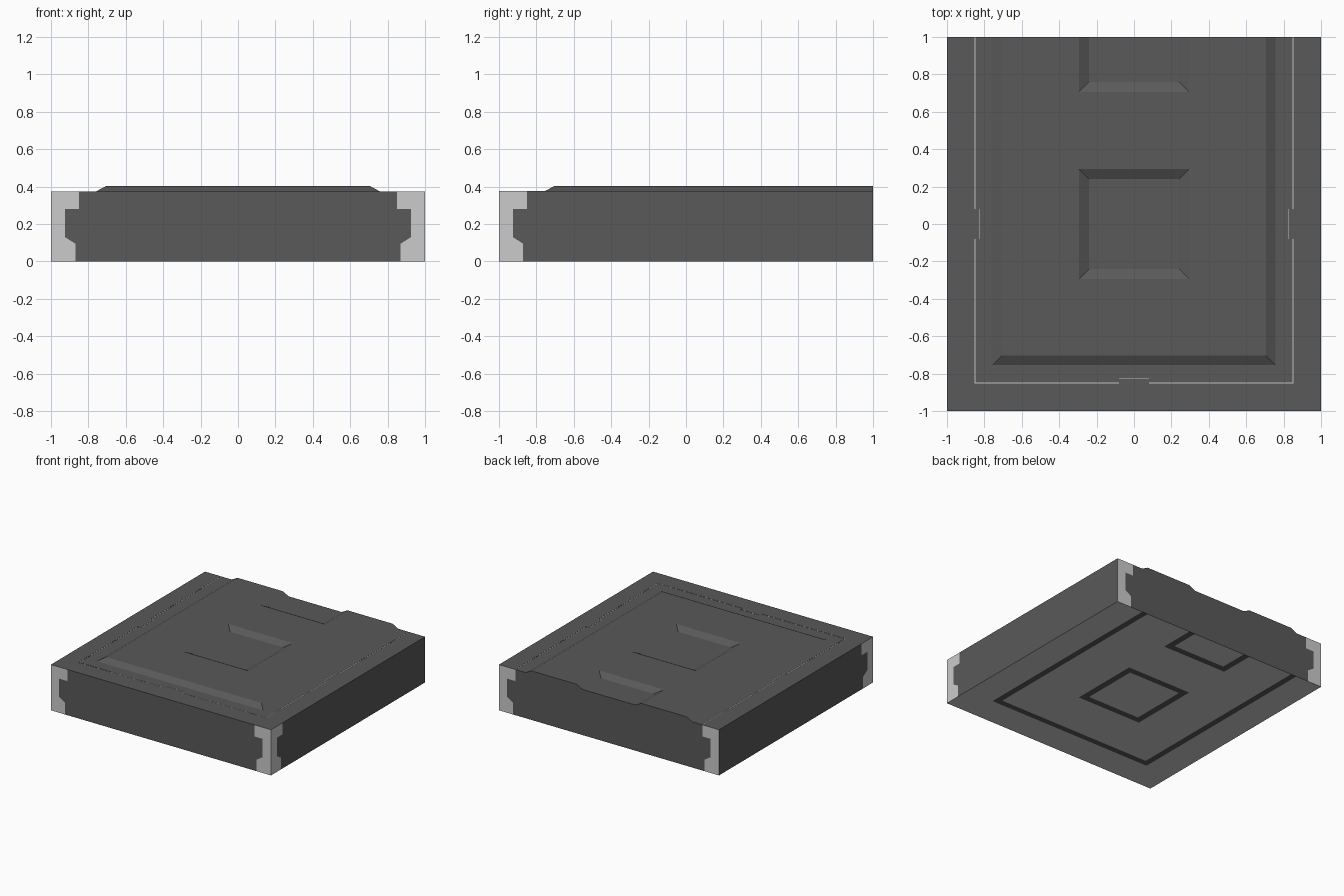
import bpy, bmesh
from mathutils import Vector

if "Cube" in bpy.data.objects:
    bpy.data.objects.remove(bpy.data.objects["Cube"])

dark = bpy.data.materials.new("dark_metal")
dark.diffuse_color = (0.1, 0.1, 0.1, 1)
dark.use_nodes = True
dark.node_tree.nodes["Principled BSDF"].inputs["Base Color"].default_value = dark.diffuse_color

LOW, HIGH = 0.375, 0.403          # deck level and raised panel level
UP, DOWN = Vector((0, 0, 1)), Vector((0, 0, -1))


def make(name, polys, mat=None):
    """Object from (points, outward direction) polygons."""
    bm = bmesh.new()
    for pts, want in polys:
        f = bm.faces.new([bm.verts.new(p) for p in pts])
        f.normal_update()
        if f.normal.dot(want) < 0:
            f.normal_flip()
    bmesh.ops.remove_doubles(bm, verts=bm.verts, dist=1e-5)
    bmesh.ops.dissolve_degenerate(bm, edges=bm.edges, dist=1e-5)
    me = bpy.data.meshes.new(name)
    bm.to_mesh(me)
    bm.free()
    ob = bpy.data.objects.new(name, me)
    bpy.context.collection.objects.link(ob)
    if mat:
        me.materials.append(mat)
    return ob


def strip(a, za, b, zb, want, closed=False):
    """Quads between two outlines with equal point counts."""
    n = len(a)
    out = []
    for i in range(n if closed else n - 1):
        k = (i + 1) % n
        q = [(*a[i], za), (*a[k], za), (*b[k], zb), (*b[i], zb)]
        if len({(round(p[0], 4), round(p[1], 4)) for p in q}) > 2:
            out.append((q, want))
    return out


def rect(x0, x1, y0, y1, z, want):
    return ([(x0, y0, z), (x1, y0, z), (x1, y1, z), (x0, y1, z)], want)


def square(r):
    return [(-r, -r), (r, -r), (r, r), (-r, r)]


def u_path(x, y):
    """U outline, open to the back edge."""
    return [(-x, 1), (-x, y), (x, y), (x, 1)]


def seam_path(d, j):
    """U outline with a small jog in the middle of each side."""
    half = [(-d, 1), (-d, .08), (-j, .08), (-j, -.08), (-d, -.08), (-d, -d),
            (-.08, -d), (-.08, -j)]
    return half + [(-x, y) for x, y in reversed(half)]


def slopes(zl, zh, want):
    return (strip(u_path(.757, -.755), zl, u_path(.705, -.703), zh, want)
            + strip(square(.24), zl, square(.295), zh, want, True)
            + strip(u_path(.24, .76), zl, u_path(.295, .705), zh, want))


def plateau(z, want):
    return [rect(-.705, .705, -.703, -.295, z, want),
            rect(-.705, -.295, -.295, 1, z, want),
            rect(.295, .705, -.295, 1, z, want),
            rect(-.295, .295, .295, .705, z, want)]


def recesses(z, want):
    return [rect(-.24, .24, -.24, .24, z, want), rect(-.24, .24, .76, 1, z, want)]


# Raised panel with square recesses
make("raised_panel", slopes(LOW, HIGH, UP) + plateau(HIGH, UP) + recesses(LOW, UP), dark)

# Flat deck around the panel, seam and border rails
inner = seam_path(.848, .823)
outer = seam_path(.852, .827)
make("inner_deck", strip(seam_path(.757, .757), LOW, inner, LOW, UP)
     + strip(u_path(.757, -.757), LOW, u_path(.757, -.755), LOW, UP)[1:2], dark)
make("rail_seam", strip(inner, LOW - .001, outer, LOW - .001, UP))
make("rail_tops", strip(outer, LOW, seam_path(1, 1), LOW, UP), dark)

# Outer walls with light rail-profile end caps
CAP = [(.13, 0), (.13, .095), (.075, .13), (.075, .28), (.15, .28), (.15, LOW)]
BACK_TOP = [(-.757, LOW), (-.705, HIGH), (-.295, HIGH), (-.24, LOW)]
BACK_TOP = [(x + 1, z) for x, z in BACK_TOP + [(-x, z) for x, z in reversed(BACK_TOP)]]


def wall(to3d, want, end_cap, top=()):
    far = [(2 - s, z) for s, z in CAP] if end_cap else [(2, 0), (2, LOW)]
    body = CAP + list(top) + far[::-1]
    panels = [([to3d(s, z) for s, z in body], want)]
    caps = [([to3d(s, z) for s, z in [(0, 0)] + CAP + [(0, LOW)]], want)]
    if end_cap:
        caps.append(([to3d(s, z) for s, z in [(2, 0)] + far + [(2, LOW)]], want))
    return panels, caps


walls = {
    "front": wall(lambda s, z: (s - 1, -1, z), Vector((0, -1, 0)), True),
    "back": wall(lambda s, z: (s - 1, 1, z), Vector((0, 1, 0)), True, BACK_TOP),
    "left": wall(lambda s, z: (-1, s - 1, z), Vector((-1, 0, 0)), False),
    "right": wall(lambda s, z: (1, s - 1, z), Vector((1, 0, 0)), False),
}
for side, (panels, caps) in walls.items():
    make(side + "_wall", panels, dark)
    make(side + "_rail_caps", caps)

# Flat underside with dark inlaid bands
make("underside", strip(u_path(1, -1), 0, u_path(.757, -.755), 0, DOWN)
     + plateau(0, DOWN) + recesses(0, DOWN))
make("underside_bands", slopes(0, 0, DOWN), dark)
